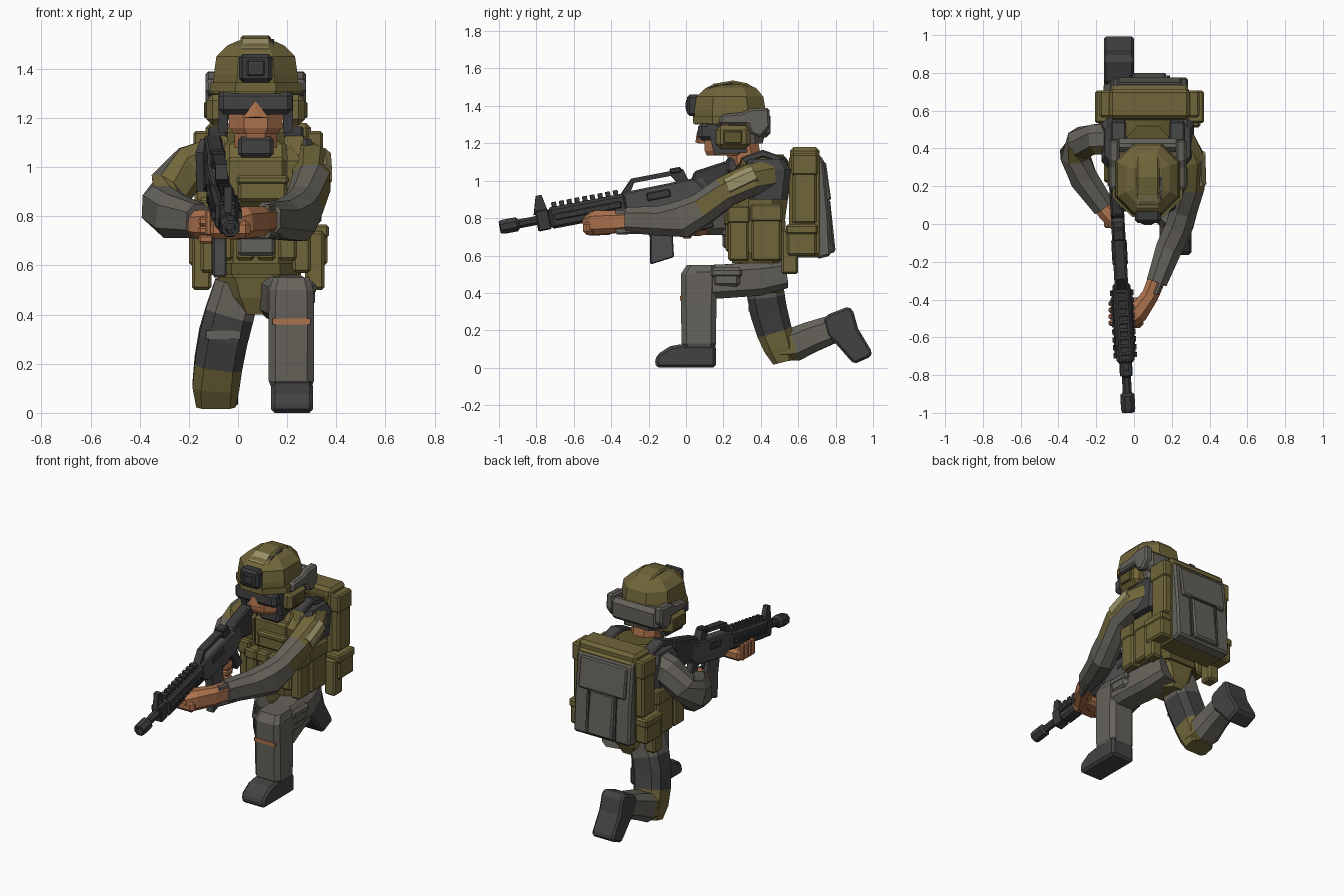
import bpy, bmesh, math
from mathutils import Vector, Matrix

def mat(name, r, g, b):
    m = bpy.data.materials.new(name)
    m.diffuse_color = (r, g, b, 1)
    return m

OLIVE = mat("olive", .162, .133, .042)
DOLIVE = mat("dark olive", .110, .092, .027)
GREY = mat("grey cloth", .130, .122, .104)
DARK = mat("charcoal", .055, .055, .057)
METAL = mat("gun metal", .075, .075, .075)
GUN = mat("gun black", .042, .043, .045)
SKIN = mat("skin", .41, .165, .072)
TAN = mat("light tan", .32, .285, .14)
CX, PX = .072, .082  # centre lines of body and pack

def make(name, verts, faces, cols, fm=None, M=None, bevel=0):
    me = bpy.data.meshes.new(name)
    me.from_pydata([tuple(v) for v in verts], [], faces)
    for c in cols:
        me.materials.append(c)
    if fm:
        for p, i in zip(me.polygons, fm):
            p.material_index = i
    bm = bmesh.new()
    bm.from_mesh(me)
    bmesh.ops.recalc_face_normals(bm, faces=bm.faces)
    bm.to_mesh(me)
    bm.free()
    ob = bpy.data.objects.new(name, me)
    bpy.context.collection.objects.link(ob)
    if M:
        ob.matrix_world = M
    if bevel:
        b = ob.modifiers.new("bevel", 'BEVEL')
        b.width, b.segments = bevel, 1
    return ob

def loft(name, rings, cols, M=None):
    """Skin rings of equal length; cols gives one colour, or one per segment."""
    n = len(rings[0])
    verts = [v for r in rings for v in r]
    faces, fm = [], []
    uniq = list(dict.fromkeys(cols))
    for i in range(len(rings) - 1):
        for j in range(n):
            k = (j + 1) % n
            faces.append((i*n + j, i*n + k, i*n + n + k, i*n + n + j))
            fm.append(uniq.index(cols[min(i, len(cols) - 1)]))
    faces += [tuple(range(n)), tuple(range(len(verts) - n, len(verts)))]
    fm += [uniq.index(cols[0]), uniq.index(cols[-1])]
    return make(name, verts, faces, uniq, fm, M)

def octo(w, h, k=.28):
    a, b, c = w/2, h/2, k*min(w, h)
    return [(a, -b+c), (a, b-c), (a-c, b), (-a+c, b), (-a, b-c), (-a, -b+c), (-a+c, -b), (a-c, -b)]

def tube(name, pts, cols, ref=(0, 0, 1), k=.28):
    """Limb along points (x, y, z, width, height); height lies along ref."""
    P = [Vector(p[:3]) for p in pts]
    rings = []
    for i, p in enumerate(pts):
        t = (P[min(i+1, len(P)-1)] - P[max(i-1, 0)]).normalized()
        a = t.cross(Vector(ref)).normalized()
        b = a.cross(t)
        rings.append([P[i] + a*u + b*v for u, v in octo(p[3], p[4], k)])
    return loft(name, rings, cols)

def recolour(ob, col, rule):
    ob.data.materials.append(col)
    for p in ob.data.polygons:
        if rule(p.center, p.normal):
            p.material_index = len(ob.data.materials) - 1

def stack(name, levels, cols, cx=CX, k=.28):
    """Horizontal rings (z, centre y, half width, half depth)."""
    return loft(name, [[(cx+u, y+v, z) for u, v in octo(2*hx, 2*hy, k)] for z, y, hx, hy in levels], cols)

def prism(name, prof, x0, x1, col, M=None, bevel=0):
    n = len(prof)
    verts = [(x, y, z) for x in (x0, x1) for y, z in prof]
    faces = [(i, (i+1) % n, n + (i+1) % n, n + i) for i in range(n)]
    faces += [tuple(range(n)), tuple(range(n, 2*n))]
    return make(name, verts, faces, [col], None, M, bevel)

def box(name, x0, x1, y0, y1, z0, z1, col, bevel=0, M=None):
    return prism(name, [(y0, z0), (y1, z0), (y1, z1), (y0, z1)], x0, x1, col, M, bevel)

def pouch(name, x0, x1, y0, y1, z0, z1, col, flap):
    box(name, x0, x1, y0, y1, z0, z1, col, .012)
    e = .006
    box(name + "_flap", x0-e, x1+e, y0-e, y1+e, z1 - .3*(z1-z0), z1+e, flap, .01)

# ---- torso, vest and pelvis
stack("pelvis", [(.40, .42, .08, .09), (.47, .42, .13, .12), (.58, .41, .165, .13)], [OLIVE])
stack("torso", [(.55, .40, .17, .14), (.8, .39, .175, .14), (1.0, .41, .19, .15),
                (1.09, .43, .18, .13), (1.14, .42, .11, .10)], [OLIVE, OLIVE, OLIVE, DOLIVE])
stack("belt", [(.56, .40, .185, .155), (.61, .40, .185, .155)], [DOLIVE])
box("chest_panel", .0, .145, .215, .33, 1.04, 1.125, DARK, .015)
box("chest_plate", -.05, .195, .235, .30, .84, 1.04, OLIVE, .015)
pouch("chest_pouch", .0, .2, .205, .26, .86, .96, OLIVE, OLIVE)
for i in range(4):
    x = -.095 + i*.086
    pouch("magazine_pouch", x, x+.076, .21, .28, .62, .82, OLIVE, OLIVE)
pouch("waist_pocket", .0, .15, .195, .26, .64, .73, GREY, GREY)
for s in (-1, 1):
    a, b = sorted((CX + s*.15, CX + s*.225))
    pouch("side_pouch_front", a, b, .225, .335, .57, .86, OLIVE, OLIVE)
    pouch("side_pouch_back", a, b, .35, .51, .57, .87, OLIVE, OLIVE)
    # shoulder straps running from chest to pack
    xs = CX + s*.155
    tube("shoulder_strap", [(xs, .255, .88, .07, .04), (xs, .245, 1.02, .07, .04), (xs, .31, 1.11, .08, .04),
         (xs, .41, 1.145, .08, .04), (xs, .52, 1.11, .08, .04), (xs, .56, .95, .08, .04)],
         [OLIVE, OLIVE, DARK], (0, .7, .7), .2)
    xs = CX + s*.19
    stack("shoulder_pad", [(.90, .44, .05, .10), (1.06, .43, .055, .13), (1.115, .43, .035, .09)], [DARK], xs)

# ---- backpack
box("pack_body", PX-.21, PX+.21, .55, .73, .59, 1.14, OLIVE, .02)
box("pack_lid", PX-.215, PX+.215, .555, .715, 1.07, 1.18, OLIVE, .02)
prism("pack_back_panel", [(.70, 1.13), (.735, 1.12), (.765, .80), (.775, .60), (.70, .58)], PX-.205, PX+.205, GREY, None, .012)
prism("pack_back_flap", [(.73, 1.10), (.748, 1.10), (.776, .90), (.74, .89)], PX-.17, PX+.17, GREY, None, .008)
prism("pack_back_pocket", [(.74, .90), (.77, .90), (.80, .62), (.74, .60)], PX-.09, PX+.09, GREY, None, .01)
for s in (-1, 1):
    prism("pack_groove", [(.75, .90), (.768, .90), (.785, .62), (.75, .62)], PX+s*.1-.008, PX+s*.1+.008, DARK)
    a, b = sorted((PX + s*.19, PX + s*.258))
    pouch("pack_upper_pouch", a, b, .57, .70, .77, 1.14, OLIVE, OLIVE)
    a, b = sorted((PX + s*.19, PX + s*.282))
    pouch("pack_lower_pouch", a, b, .54, .70, .6, .76, OLIVE, OLIVE)
    a, b = sorted((PX + s*.19, PX + s*.27))
    box("pack_hip_pouch", a, b, .51, .60, .50, .74, OLIVE, .012)
box("pack_strap", PX-.1, PX+.1, .745, .775, .90, .912, DARK)

# ---- head
stack("neck", [(1.08, .32, .085, .09), (1.24, .29, .09, .09)], [SKIN])
stack("head", [(1.135, .215, .09, .105), (1.16, .225, .108, .125), (1.24, .23, .113, .13), (1.34, .24, .115, .13)], [SKIN])
box("goggles", CX-.15, CX+.15, .065, .20, 1.215, 1.31, DARK, .02)
make("nose", [(CX-.055, .064, 1.2), (CX+.055, .064, 1.2), (CX, .06, 1.268), (CX, .11, 1.2), (CX, .05, 1.205)],
     [(0, 4, 2), (4, 1, 2), (0, 2, 3), (1, 3, 2), (0, 3, 1, 4)], [SKIN])

# ---- helmet
stack("helmet", [(1.30, .235, .174, .19), (1.38, .235, .170, .19), (1.45, .235, .160, .178),
                 (1.495, .24, .115, .135), (1.515, .24, .07, .09)], [OLIVE])
stack("helmet_rim", [(1.305, .235, .186, .198), (1.345, .235, .186, .198)], [OLIVE])
stack("helmet_nape", [(1.20, .335, .13, .075), (1.32, .32, .165, .12)], [GREY])
box("helmet_back_band", CX-.175, CX+.175, .38, .452, 1.23, 1.37, GREY, .025)
prism("helmet_ridge", [(.052, 1.40), (.085, 1.475), (.16, 1.52), (.25, 1.536), (.33, 1.52), (.40, 1.47), (.41, 1.40)],
      CX-.062, CX+.062, OLIVE, None, .01)
prism("helmet_light_patch", [(.088, 1.482), (.155, 1.523), (.155, 1.513), (.09, 1.473)], CX-.055, CX+.055, TAN)
prism("helmet_groove", [(.06, 1.40), (.085, 1.465), (.145, 1.508), (.25, 1.522), (.25, 1.40)], CX+.062, CX+.075, DARK)
box("helmet_mount", CX-.068, CX+.068, .005, .08, 1.345, 1.46, GUN, .015)
box("helmet_mount_frame", CX-.035, CX+.035, -.001, .02, 1.37, 1.435, DARK, .006)
box("helmet_mount_lens", CX-.022, CX+.022, -.004, .01, 1.383, 1.422, GUN)
for s in (-1, 1):
    a, b = sorted((CX + s*.15, CX + s*.205))
    prism("helmet_side_rail", [(.17, 1.30), (.19, 1.355), (.30, 1.365), (.34, 1.385), (.445, 1.39),
          (.45, 1.29), (.40, 1.23), (.345, 1.25), (.33, 1.30)], a, b, GREY, None, .012)
    a, b = sorted((CX + s*.11, CX + s*.20))
    box("ear_cover", a, b, .16, .345, 1.17, 1.295, OLIVE, .025)
    box("ear_pad", CX + s*.203 - .008, CX + s*.203 + .008, .20, .30, 1.20, 1.265, DOLIVE, .005)
    a, b = sorted((CX + s*.112, CX + s*.152))
    prism("chin_strap", [(.11, 1.31), (.16, 1.31), (.20, 1.17), (.33, 1.17), (.33, 1.15), (.15, 1.14)], a, b, DARK)

# ---- supporting arm (left), reaching forward under the handguard
arm = tube("left_arm", [(.24, .45, 1.03, .16, .17), (.295, .34, 1.005, .16, .17), (.30, .21, .94, .15, .165),
     (.27, .09, .85, .14, .17), (.24, -.01, .795, .145, .20), (.185, -.13, .785, .14, .16),
     (.12, -.31, .79, .11, .135)], [GREY])
recolour(arm, OLIVE, lambda c, n: c.z > .86 and c.y > .13 and (n.z > -.2 or n.y < -.3))
tube("left_sleeve_patch", [(.335, .37, 1.035, .085, .095), (.34, .22, .965, .085, .10)], [TAN])
tube("left_cuff", [(.165, -.25, .785, .03, .14), (.115, -.37, .78, .03, .135)], [GREY])
tube("left_forearm", [(.13, -.27, .785, .095, .115), (.085, -.38, .78, .09, .12), (.02, -.47, .775, .11, .13),
     (-.03, -.50, .765, .12, .12)], [SKIN])
box("left_palm", -.12, .05, -.55, -.39, .71, .785, SKIN, .02)
for i in range(4):
    box("left_finger", -.135, -.105, -.54 + i*.035, -.51 + i*.035, .72, .825, SKIN, .008)

# ---- trigger arm (right), elbow out
arm = tube("right_arm", [(-.09, .45, 1.03, .16, .18), (-.19, .45, 1.0, .16, .18), (-.28, .43, .91, .16, .17),
     (-.315, .37, .84, .15, .19), (-.265, .24, .80, .15, .18), (-.16, .09, .78, .12, .14)], [GREY])
recolour(arm, OLIVE, lambda c, n: n.y < -.3 and c.z > .89)
tube("right_hand", [(-.19, .12, .77, .09, .10), (-.14, .06, .765, .10, .12), (-.09, .0, .77, .08, .11)], [SKIN])
for i in range(3):
    box("right_finger", -.16, -.06, -.02, .03, .69 + i*.036, .723 + i*.036, SKIN, .008)

# ---- front leg (left), foot planted
tube("left_thigh", [(.15, .52, .50, .18, .15), (.18, .38, .475, .20, .18), (.21, .20, .462, .19, .18),
     (.215, .05, .455, .185, .185)], [GREY], k=.2)
stack("left_shin", [(.10, .075, .08, .08), (.13, .068, .092, .092), (.36, .068, .093, .095),
      (.50, .07, .09, .098), (.55, .08, .075, .075)], [GREY], .217, .15)
box("shin_stripe", .14, .294, -.031, -.022, .36, .384, SKIN)
box("thigh_pocket", .24, .314, .14, .29, .43, .53, GREY, .02)
box("thigh_pocket_flap", .25, .318, .13, .30, .48, .535, GREY, .015)
prism("left_boot", [(-.16, 0), (.16, 0), (.16, .12), (-.03, .125), (-.085, .115), (-.155, .07), (-.165, .035)],
      .135, .305, DARK, None, .015)
box("left_boot_cuff", .14, .30, -.015, .155, .10, .135, DARK, .01)

# ---- rear leg (right), kneeling
tube("right_thigh", [(.0, .42, .52, .19, .19), (-.035, .425, .40, .20, .20), (-.06, .44, .31, .20, .20),
     (-.08, .47, .20, .19, .195), (-.09, .50, .11, .17, .19), (-.09, .52, .03, .11, .16)],
     [GREY, DARK, DARK, OLIVE], (1, 0, 0), .2)
box("thigh_strap", -.13, .01, .335, .345, .30, .335, GREY)
tube("right_shin", [(-.09, .48, .11, .18, .15), (-.09, .58, .125, .18, .18), (-.085, .67, .165, .16, .165),
     (-.08, .78, .205, .15, .15)], [OLIVE, GREY], k=.22)
prism("right_boot", [(.735, .255), (.76, .285), (.87, .328), (.895, .30), (.92, .21), (.995, .085), (.99, .06), (.90, .02),
      (.87, .05), (.80, .13), (.755, .17)], -.16, .0, DARK, None, .015)

# ---- rifle, built along local y from the muzzle, then placed
G = Matrix.Translation((-.03, -.995, .75)) @ Matrix.Rotation(.055, 4, 'Z') @ Matrix.Rotation(.188, 4, 'X')

def rod(name, parts, col, n=8):
    loft(name, [[(r*math.cos(math.tau*(j+.5)/n), y, r*math.sin(math.tau*(j+.5)/n)) for j in range(n)]
                for y, r in parts], [col], G)

def gbox(name, hx, y0, y1, z0, z1, col=GUN, bevel=.006):
    box(name, -hx, hx, y0, y1, z0, z1, col, bevel, G)

rod("rifle_muzzle", [(.06, .018), (0, .022), (0, .036), (.02, .041), (.09, .041), (.105, .026)], GUN)
rod("rifle_barrel", [(.09, .026), (.30, .026)], GUN)
gbox("front_sight_block", .034, .20, .27, -.06, .05)
prism("front_sight_post", [(.19, .03), (.27, .03), (.25, .13), (.22, .13)], -.016, .016, GUN, G)
gbox("handguard", .047, .27, .69, -.06, .055, GUN, .015)
gbox("handguard_side_rail", .055, .30, .66, -.018, .018, GUN)
for i in range(9):
    y = .295 + i*.042
    gbox("top_rail_tooth", .022, y, y+.024, .05, .08, GUN, 0)
    gbox("side_rail_tooth", .062, y, y+.024, -.014, .014, GUN, 0)
prism("receiver", [(.67, .06), (1.12, .065), (1.14, -.03), (1.05, -.085), (.74, -.09), (.67, -.05)], -.036, .036, METAL, G, .008)
gbox("ejection_cover", .041, .80, .93, -.01, .035, GUN)
prism("carry_handle", [(.67, .055), (.72, .055), (.75, .10), (.95, .10), (.98, .055), (1.04, .055), (1.02, .125),
      (.74, .125)], -.024, .024, GUN, G)
gbox("rear_sight", .03, .95, 1.01, .11, .138)
prism("rifle_magazine", [(.78, -.06), (.915, -.06), (.905, -.18), (.885, -.33), (.755, -.345), (.78, -.2)],
      -.028, .028, METAL, G, .006)
prism("pistol_grip", [(1.01, -.07), (1.08, -.07), (1.13, -.21), (1.06, -.22)], -.024, .024, GUN, G, .006)
prism("trigger_guard", [(.92, -.08), (.93, -.13), (1.02, -.13), (1.03, -.08), (1.02, -.08), (1.01, -.12), (.94, -.12),
      (.93, -.08)], -.01, .01, GUN, G)
prism("rifle_stock", [(1.05, .05), (1.08, .10), (1.24, .12), (1.36, .13), (1.36, -.10), (1.32, -.10), (1.11, -.03)],
      -.036, .036, GUN, G, .01)
